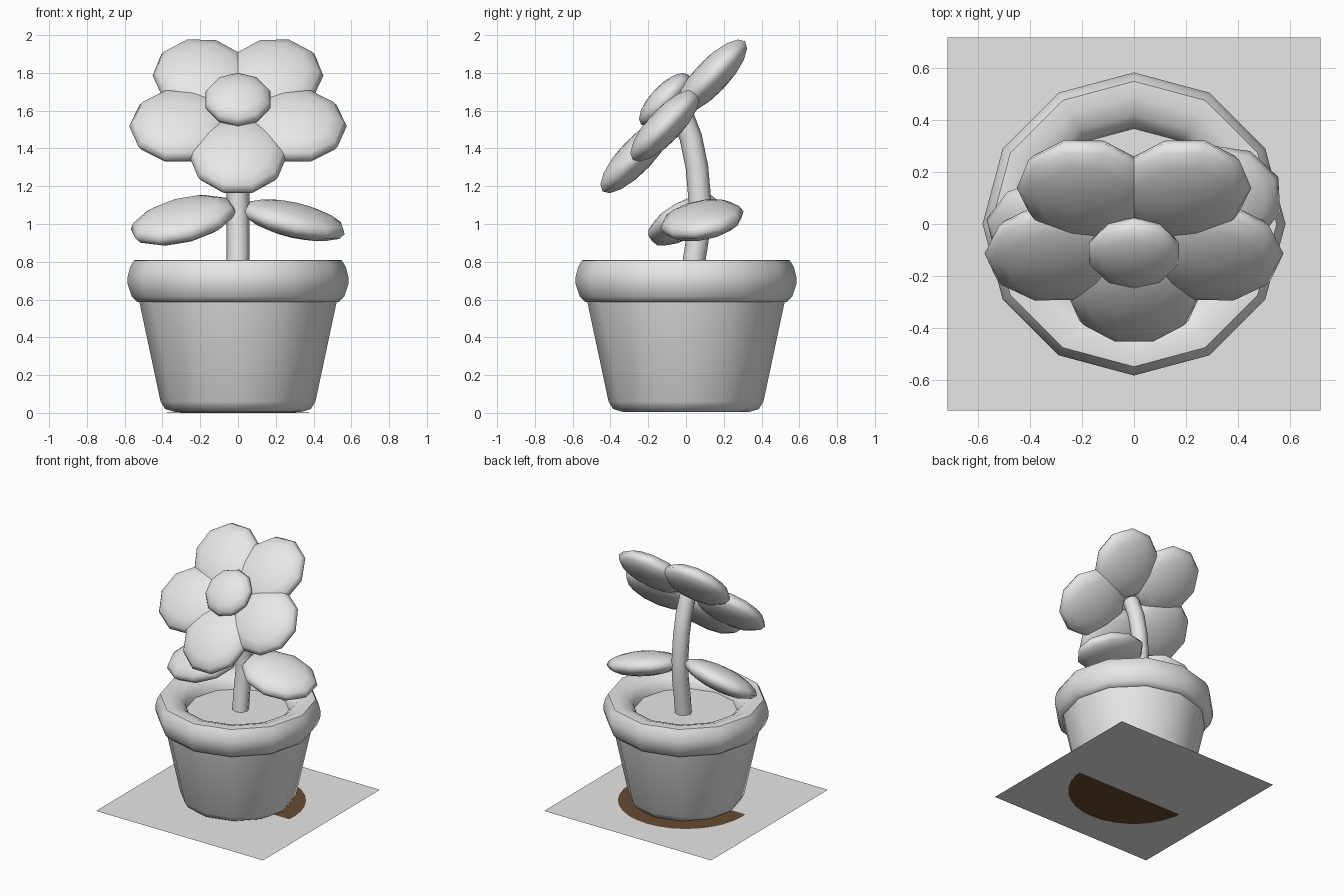
import bpy, bmesh, math
from mathutils import Vector, Matrix

if "Cube" in bpy.data.objects:
    bpy.data.objects.remove(bpy.data.objects["Cube"])


def material(name, rgb):
    m = bpy.data.materials.new(name)
    m.diffuse_color = (*rgb, 1.0)
    m.use_nodes = True
    m.node_tree.nodes["Principled BSDF"].inputs["Base Color"].default_value = m.diffuse_color
    return m


GREY = material("light_grey", (0.8, 0.8, 0.8))
BROWN = material("dark_brown", (0.13, 0.07, 0.03))


def finish(name, bm, mat, angle=50):
    bmesh.ops.recalc_face_normals(bm, faces=bm.faces)
    me = bpy.data.meshes.new(name)
    bm.to_mesh(me)
    bm.free()
    ob = bpy.data.objects.new(name, me)
    bpy.context.collection.objects.link(ob)
    me.materials.append(mat)
    bpy.ops.object.select_all(action='DESELECT')
    ob.select_set(True)
    bpy.context.view_layer.objects.active = ob
    bpy.ops.object.shade_smooth_by_angle(angle=math.radians(angle))
    return ob


def skin(bm, rings, cap_start=True, cap_end=True):
    """Join rings of points with quads and close the ends."""
    vs = [[bm.verts.new(p) for p in ring] for ring in rings]
    n = len(vs[0])
    for a, b in zip(vs, vs[1:]):
        for i in range(n):
            j = (i + 1) % n
            bm.faces.new((a[i], a[j], b[j], b[i]))
    if cap_start:
        bm.faces.new(vs[0])
    if cap_end:
        bm.faces.new(vs[-1])


def lathe(name, profile, sides=12, mat=GREY):
    bm = bmesh.new()
    skin(bm, [[(r * math.cos(2 * math.pi * i / sides),
                r * math.sin(2 * math.pi * i / sides), z)
               for i in range(sides)] for r, z in profile])
    return finish(name, bm, mat)


def ellipsoid(name, center, along, across, radii, segments=10, rings=7):
    """Flattened ball: radii run along, across and through the thickness."""
    x = Vector(along).normalized()
    z = x.cross(Vector(across)).normalized()
    y = z.cross(x)
    rot = Matrix((x, y, z)).transposed().to_4x4()
    bm = bmesh.new()
    bmesh.ops.create_uvsphere(bm, u_segments=segments, v_segments=rings + 1, radius=1)
    bm.transform(Matrix.Translation(center) @ rot @ Matrix.Diagonal((*radii, 1)))
    return finish(name, bm, GREY, 80)


# Ground sheet, with a faintly tilted round patch passing through it
bm = bmesh.new()
bmesh.ops.create_grid(bm, x_segments=1, y_segments=1, size=0.718)
bm.transform(Matrix.Translation((0, 0, 0.002)))
finish("ground_sheet", bm, GREY)

bm = bmesh.new()
bmesh.ops.create_circle(bm, cap_ends=True, segments=32, radius=0.48)
bm.transform(Matrix.Translation((0, 0, 0.0022)) @ Matrix.Rotation(0.004, 4, 'X'))
finish("ground_patch", bm, BROWN)

# Pot body, then rim rolling inwards to the soil
lathe("pot_body", [(0.33, 0.004), (0.385, 0.02), (0.41, 0.06), (0.525, 0.60)])
lathe("pot_rim", [(0.515, 0.585), (0.535, 0.588), (0.562, 0.615), (0.584, 0.68),
                  (0.584, 0.72), (0.572, 0.77), (0.55, 0.808), (0.49, 0.81),
                  (0.42, 0.785), (0.375, 0.74), (0.365, 0.685)])
lathe("soil", [(0.36, 0.66), (0.375, 0.70)])

# Bent stem swept along its path in the side plane
path = [(0.03, 0.68), (0.045, 0.82), (0.07, 0.98), (0.073, 1.13),
        (0.058, 1.30), (0.025, 1.46), (-0.03, 1.60)]
stem_rings = []
for k, (py, pz) in enumerate(path):
    a, b = path[max(k - 1, 0)], path[min(k + 1, len(path) - 1)]
    t = Vector((0, b[0] - a[0], b[1] - a[1])).normalized()
    side = Vector((1, 0, 0))
    front = t.cross(side)
    stem_rings.append([Vector((0, py, pz)) + 0.06 * (
        side * math.cos(math.pi * i / 4) + front * math.sin(math.pi * i / 4))
        for i in range(8)])
bm = bmesh.new()
skin(bm, stem_rings)
finish("stem", bm, GREY, 60)

# Flower head leaning back: five petals around a button
tilt = math.radians(46.5)
RIGHT = Vector((1, 0, 0))
UP = Vector((0, math.cos(tilt), math.sin(tilt)))
OUT = RIGHT.cross(UP)
if OUT.y > 0:
    OUT = -OUT
HEAD = Vector((0, -0.043, 1.593))
for i in range(5):
    ang = math.radians(-90 + 72 * i)
    d = RIGHT * math.cos(ang) + UP * math.sin(ang)
    s = UP * math.cos(ang) - RIGHT * math.sin(ang)
    ellipsoid(f"petal_{i + 1}", HEAD + d * 0.318, d, s, (0.275, 0.26, 0.09))
ellipsoid("flower_button", HEAD + OUT * 0.095, RIGHT, UP, (0.182, 0.182, 0.075))

# Two leaves spreading from the stem
ellipsoid("leaf_right", (0.297, 0.085, 1.02), (0.54, 0.06, -0.12), (0, 1, 0.2),
          (0.285, 0.225, 0.085))
ellipsoid("leaf_left", (-0.29, -0.01, 1.02), (-0.55, -0.06, -0.15), (0, 1, 0.5),
          (0.29, 0.21, 0.085))
